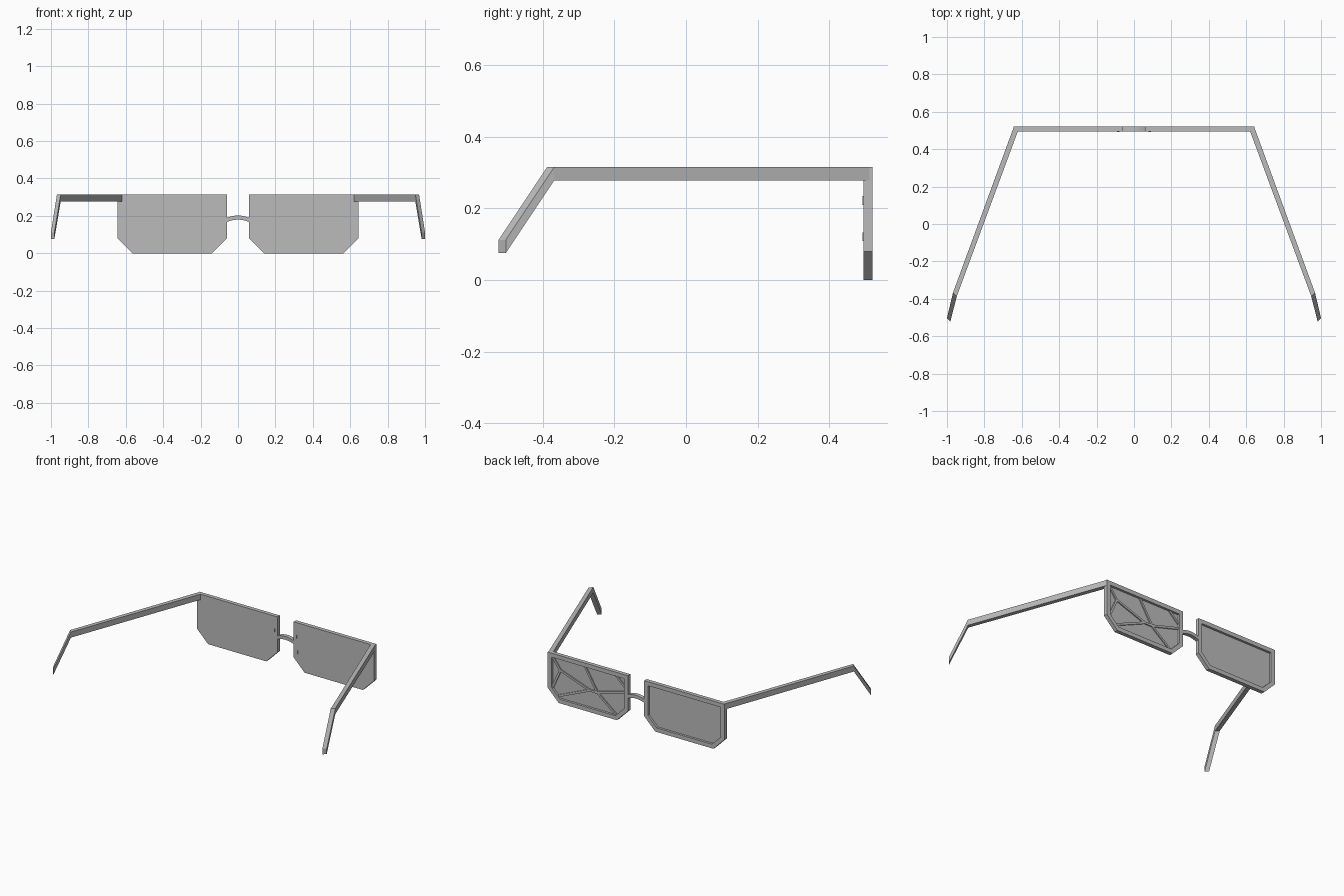
import bpy
from mathutils import Vector

cube = bpy.data.objects.get("Cube")
if cube:
    bpy.data.objects.remove(cube, do_unlink=True)

grey = bpy.data.materials.new("plain grey")
grey.use_nodes = True
grey.diffuse_color = (0.5, 0.5, 0.5, 1)
grey.node_tree.nodes["Principled BSDF"].inputs["Base Color"].default_value = (0.5, 0.5, 0.5, 1)

BACK, LENS, CRACK, FRONT = 0.495, 0.506, 0.513, 0.521
LEFT, RIGHT = 1, -1


def loft(name, rings, closed=False):
    """Skin matching rings of points; cap the ends unless the rings close up."""
    n, m = len(rings[0]), len(rings)
    faces = []
    for i in range(m if closed else m - 1):
        j = (i + 1) % m
        for k in range(n):
            l = (k + 1) % n
            faces.append((i * n + k, i * n + l, j * n + l, j * n + k))
    if not closed:
        faces += [tuple(reversed(range(n))), tuple(range((m - 1) * n, m * n))]
    mesh = bpy.data.meshes.new(name)
    mesh.from_pydata([p for ring in rings for p in ring], [], faces)
    mesh.materials.append(grey)
    obj = bpy.data.objects.new(name, mesh)
    bpy.context.collection.objects.link(obj)
    # Make the normals point outwards
    bpy.context.view_layer.objects.active = obj
    bpy.ops.object.select_all(action='DESELECT')
    obj.select_set(True)
    bpy.ops.object.mode_set(mode='EDIT')
    bpy.ops.mesh.select_all(action='SELECT')
    bpy.ops.mesh.normals_make_consistent(inside=False)
    bpy.ops.object.mode_set(mode='OBJECT')
    return obj


def outline(side, inset, y):
    """Rectangle with cut lower corners, shrunk by the inset."""
    x0, x1, z0, z1 = 0.06 + inset, 0.645 - inset, inset, 0.315 - inset
    c = 0.08 - inset * 0.59
    pts = [(x0, z1), (x1, z1), (x1, z0 + c), (x1 - c, z0), (x0 + c, z0), (x0, z0 + c)]
    return [(side * x, y, z) for x, z in pts]


def bar(name, a, b, width, y0, y1):
    """Straight strip in the lens plane between two (x, z) points."""
    a, b = Vector(a), Vector(b)
    d = (b - a).normalized() * width / 2
    n = Vector((-d.y, d.x))
    corners = [a + n, b + n, b - n, a - n]
    return loft(name, [[(p.x, y, p.y) for p in corners] for y in (y0, y1)])


for side, word in ((LEFT, "left"), (RIGHT, "right")):
    # Rim and recessed lens
    loft(word + "_rim", [outline(side, i, y) for i, y in
                         ((0, BACK), (0, FRONT), (0.027, FRONT), (0.027, BACK))], closed=True)
    loft(word + "_lens", [outline(side, 0.025, BACK), outline(side, 0.025, LENS)])

    # Temple arm with its drooping ear tip: outer and inner (x, y), top z
    stations = [((0.643, 0.518), (0.62, 0.498), 0.315),
                ((0.968, -0.368), (0.948, -0.388), 0.315),
                ((1.0, -0.503), (0.982, -0.523), 0.112)]
    loft(word + "_temple_arm",
         [[(side * o[0], o[1], z), (side * i[0], i[1], z),
           (side * i[0], i[1], z - 0.037), (side * o[0], o[1], z - 0.037)]
          for o, i, z in stations])

    # Small nose pad marks on the wearer's side
    for x, z in ((0.08, 0.222), (0.087, 0.121)):
        bar(word + "_nose_mark", (side * x, z - 0.012), (side * x, z + 0.012),
            0.006, BACK - 0.002, LENS)

# Arched bridge
arch = []
for k in range(9):
    x = -0.075 + 0.15 * k / 8
    z = 0.192 - 3.5 * x * x
    arch.append([(x, y, z + h) for y, h in
                 ((BACK, -0.012), (FRONT, -0.012), (FRONT, 0.01), (BACK, 0.01))])
loft("bridge", arch)

# Branching ridges across the left lens, as (x, z)
fork = (0.56, 0.213)
hub = (0.345, 0.138)
knee = (0.29, 0.138)
for a, b in ((fork, (0.618, 0.29)), (fork, (0.618, 0.085)), (fork, hub),
             (hub, (0.575, 0.04)), (hub, knee), (knee, (0.382, 0.29)),
             (knee, (0.085, 0.195)), (knee, (0.155, 0.03)),
             ((0.155, 0.29), (0.085, 0.225))):
    bar("lens_ridge", a, b, 0.014, BACK + 0.003, CRACK)
